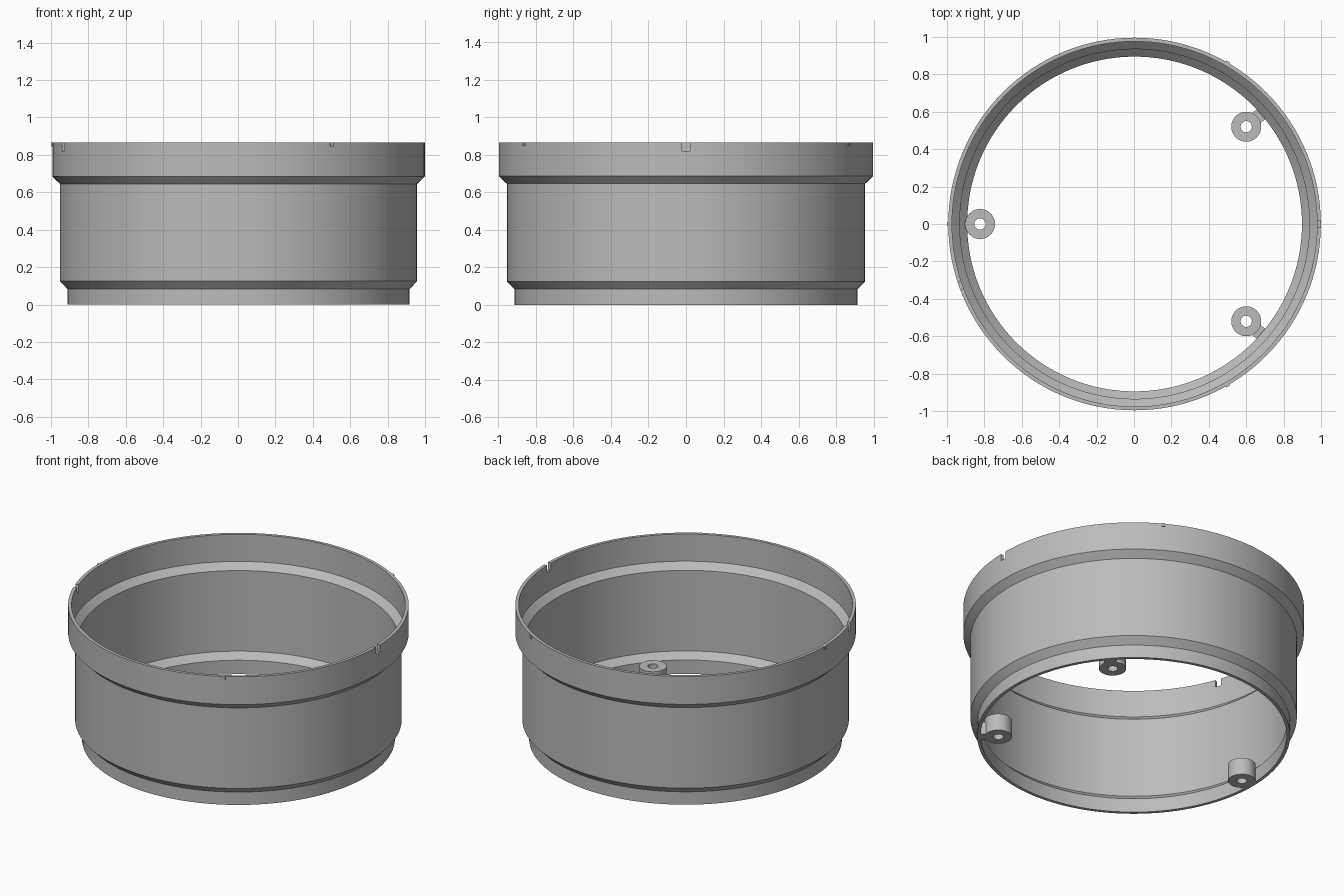
import bpy, bmesh, math
from mathutils import Matrix

if "Cube" in bpy.data.objects:
    bpy.data.objects.remove(bpy.data.objects["Cube"])

CX = 0.003      # ring axis, shifted slightly by the nub on the -x side
SEGS = 128

grey = bpy.data.materials.new("grey_plastic")
grey.diffuse_color = (0.5, 0.5, 0.5, 1)
grey.use_nodes = True
grey.node_tree.nodes["Principled BSDF"].inputs["Base Color"].default_value = grey.diffuse_color


def finish(name, bm):
    bmesh.ops.recalc_face_normals(bm, faces=bm.faces)
    me = bpy.data.meshes.new(name)
    bm.to_mesh(me)
    bm.free()
    me.materials.append(grey)
    ob = bpy.data.objects.new(name, me)
    bpy.context.collection.objects.link(ob)
    return ob


def activate(ob):
    bpy.ops.object.select_all(action='DESELECT')
    ob.select_set(True)
    bpy.context.view_layer.objects.active = ob


def smooth(ob):
    activate(ob)
    bpy.ops.object.shade_smooth_by_angle(angle=math.radians(25))


def lathe(name, profile, segs, x=0, y=0):
    """Spin a closed (radius, z) profile around a vertical axis."""
    bm = bmesh.new()
    rings = []
    for i in range(segs):
        a = 2 * math.pi * i / segs
        rings.append([bm.verts.new((x + r * math.cos(a), y + r * math.sin(a), z))
                      for r, z in profile])
    n = len(profile)
    for i in range(segs):
        p, q = rings[i], rings[(i + 1) % segs]
        for j in range(n):
            k = (j + 1) % n
            bm.faces.new((p[j], q[j], q[k], p[k]))
    return finish(name, bm)


def radial_box(name, angle, r0, r1, width, z0, z1):
    """Box running outward from the ring axis at an angle in degrees."""
    bm = bmesh.new()
    m = (Matrix.Translation((CX, 0, 0)) @ Matrix.Rotation(math.radians(angle), 4, 'Z')
         @ Matrix.Translation(((r0 + r1) / 2, 0, (z0 + z1) / 2))
         @ Matrix.Diagonal((r1 - r0, width, z1 - z0, 1)))
    bmesh.ops.create_cube(bm, size=1, matrix=m)
    return finish(name, bm)


# Stepped thin-walled ring
outer = [(0.915, 0), (0.915, 0.083), (0.955, 0.125), (0.955, 0.645),
         (0.996, 0.685), (0.996, 0.865)]
inner = [(0.976, 0.865), (0.976, 0.69), (0.935, 0.65), (0.935, 0.13),
         (0.895, 0.09), (0.895, 0)]
ring = lathe("stepped_ring", outer + inner, SEGS, CX)

# Two notches through the top rim
for angle in (0, 199.5):
    cutter = radial_box("notch_cutter", angle, 0.9, 1.1, 0.04, 0.82, 0.9)
    cutter.hide_render = True
    mod = ring.modifiers.new("notch", 'BOOLEAN')
    mod.operation = 'DIFFERENCE'
    mod.solver = 'EXACT'
    mod.object = cutter
    activate(ring)
    bpy.ops.object.modifier_apply(modifier=mod.name)
    bpy.data.objects.remove(cutter)
smooth(ring)

# Small locating nubs outside the rim
for angle in (60, 180, 300):
    radial_box("rim_nub", angle, 0.985, 1.003, 0.02, 0.845, 0.865)

# Screw bosses at the base
boss = [(0.08, 0), (0.08, 0.11), (0.03, 0.11), (0.03, 0)]
for x, y in ((-0.823, 0), (0.6, 0.52), (0.6, -0.52)):
    smooth(lathe("screw_boss", boss, 48, x, y))

# Webs joining the two offset bosses to the wall
for angle in (41, -41):
    radial_box("boss_web", angle, 0.845, 0.905, 0.07, 0, 0.08)
